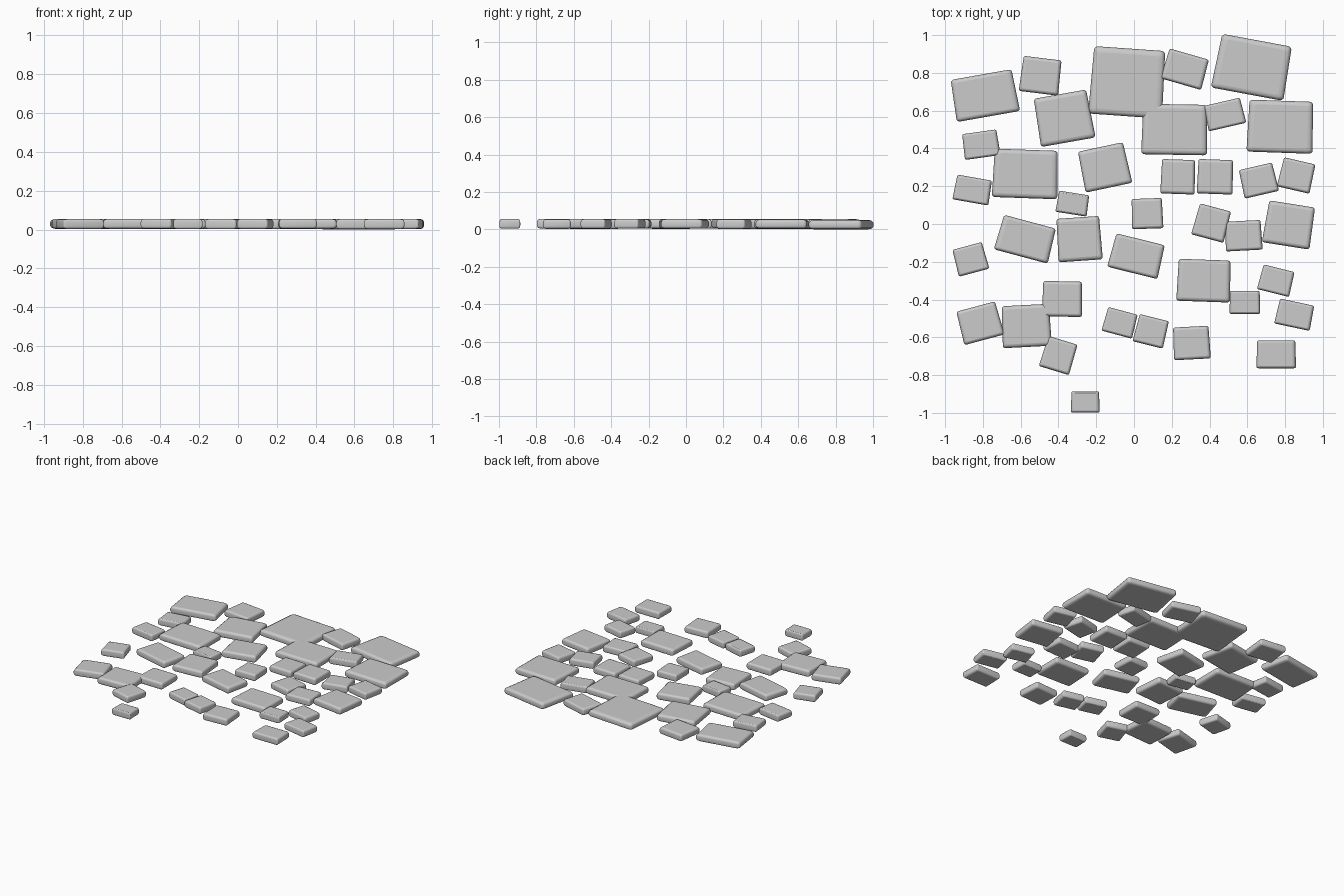
import bpy, bmesh, math

# Stones by band from back to front: centre x, centre y, width, depth, turn in degrees
back = [(-.79, .68, .34, .225, 10), (-.495, .785, .21, .187, -7), (-.37, .56, .293, .258, 10),
        (-.035, .75, .392, .358, -4), (.27, .82, .225, .165, -16), (.625, .83, .39, .29, -10.5),
        (.215, .5, .35, .267, -1), (.48, .58, .204, .137, 13), (.775, .515, .35, .275, -2)]
upper = [(-.81, .42, .19, .137, 8), (-.575, .265, .347, .256, -2), (-.155, .30, .253, .22, 12),
         (-.855, .18, .193, .133, -10), (-.325, .108, .167, .113, -9), (.233, .25, .182, .182, -2),
         (.43, .25, .19, .182, -2), (.66, .23, .187, .154, 13), (.86, .257, .177, .158, -13)]
middle = [(.07, .055, .166, .16, 2), (.41, .005, .177, .17, -15), (.58, -.062, .195, .157, 3),
          (.82, -.005, .255, .224, -9), (-.575, -.08, .295, .19, -15), (-.29, -.08, .235, .23, 4),
          (.013, -.17, .274, .183, -14), (-.865, -.187, .167, .146, 15)]
front = [(.37, -.30, .285, .222, -2), (.752, -.3, .175, .135, -14), (.587, -.415, .163, .122, 0),
         (.85, -.48, .192, .135, -12), (-.38, -.397, .212, .187, -1), (-.815, -.525, .22, .182, 15),
         (-.57, -.54, .26, .222, 3), (-.4, -.696, .167, .167, -17), (-.075, -.523, .167, .13, -15),
         (.09, -.568, .165, .148, -14), (.305, -.63, .195, .173, 3), (.753, -.69, .21, .148, 0),
         (-.258, -.942, .152, .112, 0)]

# Edge profile of every stone: inset (share of half size), height
PROFILE = [(.17, .003), (.09, .005), (.03, .011), (0, .020), (0, .035),
           (.03, .045), (.09, .051), (.17, .053)]
RADIUS = .12


def outline():
    """Unit rounded square, slightly narrower at the back."""
    pts = []
    for k, (sx, sy) in enumerate([(1, 1), (-1, 1), (-1, -1), (1, -1)]):
        for i in range(5):
            a = math.radians(90 * k + 22.5 * i)
            x = sx * (1 - RADIUS) + RADIUS * math.cos(a)
            y = sy * (1 - RADIUS) + RADIUS * math.sin(a)
            pts.append((x * (.98 - .02 * y), y))
    return pts


def stone_mesh():
    bm = bmesh.new()
    rings = [[bm.verts.new((x * (1 - d), y * (1 - d), z)) for x, y in outline()]
             for d, z in PROFILE]
    n = len(rings[0])
    for lo, hi in zip(rings, rings[1:]):
        for i in range(n):
            j = (i + 1) % n
            bm.faces.new((lo[i], lo[j], hi[j], hi[i]))
    bm.faces.new(rings[-1])
    bm.faces.new(rings[0][::-1])
    for f in bm.faces:
        f.smooth = len(f.verts) == 4
    mesh = bpy.data.meshes.new("paving_stone")
    bm.to_mesh(mesh)
    bm.free()
    return mesh


# Lay the stones, sharing one mesh; bigger ones sit slightly lower or higher
mesh = stone_mesh()
for band, stones in (("back", back), ("upper", upper), ("middle", middle), ("front", front)):
    for i, (x, y, w, d, turn) in enumerate(stones, 1):
        ob = bpy.data.objects.new(f"{band}_stone_{i}", mesh)
        ob.location = (x, y, -.003 if band == "back" and i == 6 else .001 * (i % 3))
        ob.scale = (w / 2, d / 2, 1)
        ob.rotation_euler.z = math.radians(turn)
        bpy.context.collection.objects.link(ob)
